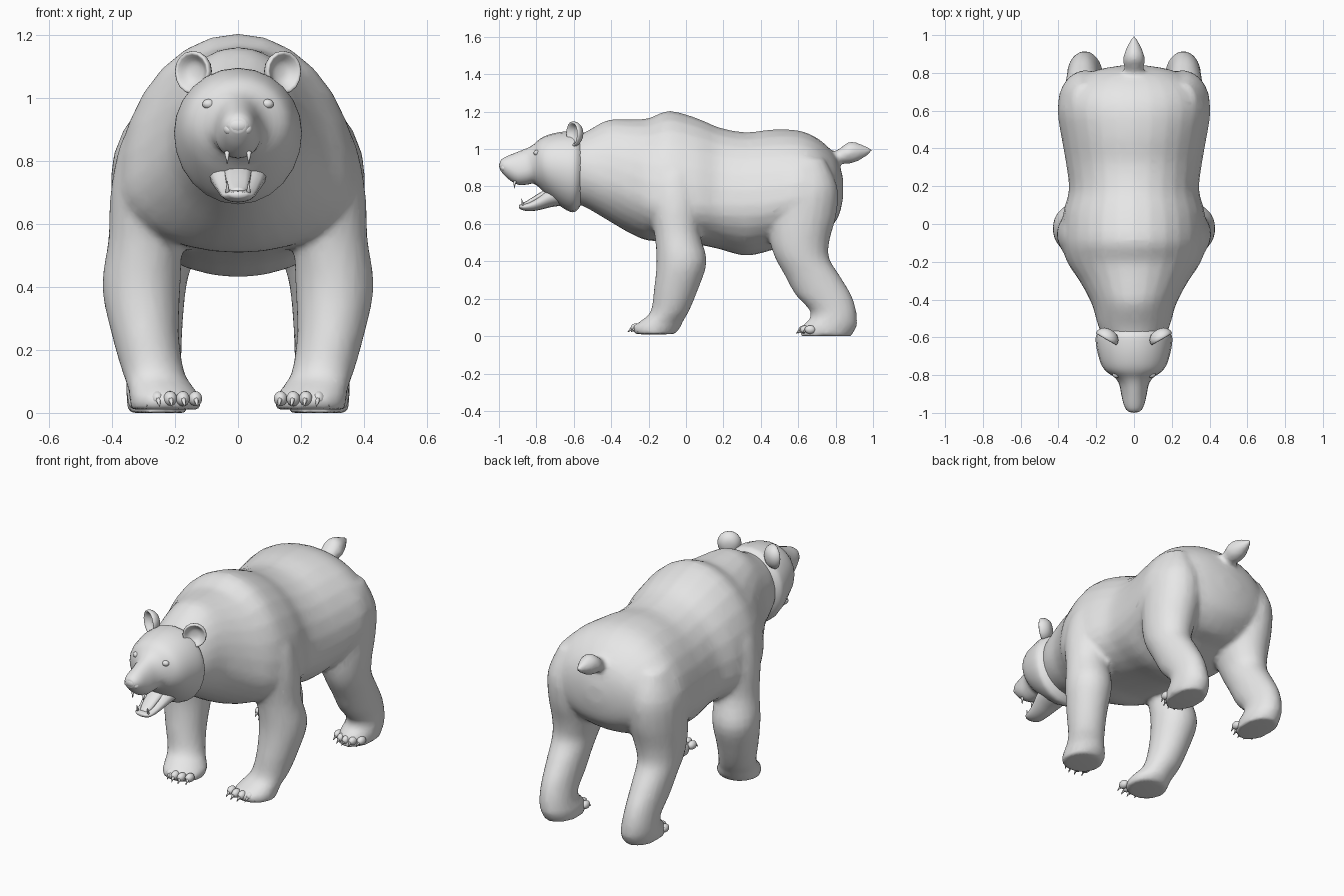
import bpy, bmesh, math
from mathutils import Matrix, Vector

if "Cube" in bpy.data.objects:
    bpy.data.objects.remove(bpy.data.objects["Cube"])

fur = bpy.data.materials.new("light_grey")
fur.diffuse_color = (0.8, 0.8, 0.8, 1)
fur.use_nodes = True
fur.node_tree.nodes["Principled BSDF"].inputs["Base Color"].default_value = fur.diffuse_color


def spline(rows, steps):
    """Smoothly interpolate between cross-section rows."""
    out = []
    for i in range(len(rows) - 1):
        p = [rows[max(i - 1, 0)], rows[i], rows[i + 1], rows[min(i + 2, len(rows) - 1)]]
        for k in range(steps):
            t = k / steps
            out.append([b + 0.5 * t * (c - a + t * (2*a - 5*b + 4*c - d + t * (3*(b - c) + d - a)))
                        for a, b, c, d in zip(*p)])
    return out + [list(rows[-1])]


def finish(name, bm, side=1, matrix=None):
    if matrix:
        bmesh.ops.transform(bm, matrix=matrix, verts=bm.verts)
    for v in bm.verts:
        v.co.x *= side
    bmesh.ops.recalc_face_normals(bm, faces=bm.faces)
    me = bpy.data.meshes.new(name)
    bm.to_mesh(me)
    bm.free()
    me.materials.append(fur)
    ob = bpy.data.objects.new(name, me)
    bpy.context.collection.objects.link(ob)
    for p in me.polygons:
        p.use_smooth = True
    return ob


def loft(name, rows, axis, n=20, steps=3, side=1, matrix=None):
    """Rows are (position, low, high, widest, x0, x1) along y or z."""
    bm = bmesh.new()
    rings = []
    for t, a0, a1, am, x0, x1 in spline(rows, steps):
        ring = []
        for k in range(n):
            c, s = math.cos(2*math.pi*k/n), math.sin(2*math.pi*k/n)
            a = am + c * ((a1 - am) if c > 0 else (am - a0))
            x = (x0 + x1) / 2 + s * (x1 - x0) / 2
            ring.append(bm.verts.new((x, t, a) if axis == 'y' else (x, a, t)))
        rings.append(ring)
    for r, q in zip(rings, rings[1:]):
        for k in range(n):
            bm.faces.new((r[k], r[(k+1) % n], q[(k+1) % n], q[k]))
    bm.faces.new(rings[0])
    bm.faces.new(rings[-1][::-1])
    return finish(name, bm, side, matrix)


def along_y(rows):
    return [(y, lo, hi, mid, -w, w) for y, lo, hi, mid, w in rows]


def along_z(rows):
    return [(z, y0, y1, (y0 + y1) / 2, x0, x1) for z, y0, y1, x0, x1 in rows]


def ball(name, pos, size, side=1):
    bm = bmesh.new()
    bmesh.ops.create_uvsphere(bm, u_segments=14, v_segments=9, radius=1)
    return finish(name, bm, side, Matrix.Translation(pos) @ Matrix.Diagonal((*size, 1)))


def spike(name, base, tip, r, side=1):
    bm = bmesh.new()
    d = Vector(tip) - Vector(base)
    bmesh.ops.create_cone(bm, cap_ends=True, segments=8, radius1=r, radius2=r * 0.15, depth=d.length)
    m = Matrix.Translation((Vector(base) + Vector(tip)) / 2) @ d.to_track_quat('Z', 'Y').to_matrix().to_4x4()
    return finish(name, bm, side, m)


# Torso: neck, shoulder hump, belly, rump
torso = loft("body", along_y([
    (-0.62, .72, 1.06, .89, .15), (-0.54, .69, 1.09, .88, .19), (-0.42, .62, 1.155, .84, .225),
    (-0.30, .55, 1.16, .78, .29), (-0.20, .51, 1.165, .73, .355), (-0.09, .51, 1.205, .70, .385),
    (0.06, .49, 1.165, .70, .375), (0.18, .465, 1.115, .70, .345), (0.32, .43, 1.09, .70, .36),
    (0.46, .46, 1.105, .71, .385), (0.60, .51, 1.10, .74, .405), (0.70, .53, 1.06, .76, .375),
    (0.78, .59, .99, .78, .28), (0.82, .65, .92, .79, .18), (0.84, .74, .84, .79, .06)]), 'y', 28)

# Legs run from inside the torso down to the paws
front_leg = along_z([
    (.95, -.14, .02, .20, .32), (.85, -.19, .06, .16, .375), (.70, -.20, .085, .15, .405),
    (.55, -.17, .075, .175, .412), (.40, -.158, .112, .182, .432), (.25, -.172, .065, .187, .402),
    (.13, -.19, .015, .17, .368), (.08, -.245, -.015, .14, .35), (.045, -.285, -.03, .115, .345),
    (.01, -.275, -.06, .12, .34)])
hind_leg = along_z([
    (.95, .52, .74, .20, .33), (.80, .46, .81, .12, .395), (.65, .44, .805, .11, .402),
    (.52, .445, .77, .13, .395), (.42, .475, .765, .16, .385), (.32, .53, .825, .172, .372),
    (.22, .585, .885, .178, .362), (.14, .66, .91, .178, .355), (.09, .66, .915, .17, .355),
    (.055, .62, .915, .16, .355), (.0, .61, .885, .16, .35)])
parts = [torso]
for s in (1, -1):
    parts.append(loft("front_leg", front_leg, 'z', side=s))
    parts.append(loft("hind_leg", hind_leg, 'z', side=s))

# Tail
parts.append(loft("tail", along_y([
    (.74, .93, 1.0, .965, .05), (.80, .93, .99, .96, .048), (.87, .92, 1.04, .98, .06),
    (.93, .94, 1.03, .985, .042), (1.0, .985, 1.0, .99, .006)]), 'y', 12))

# Blend torso, legs and tail into one skin
bpy.ops.object.select_all(action='DESELECT')
for p in parts:
    p.select_set(True)
bpy.context.view_layer.objects.active = torso
bpy.ops.object.join()
rm = torso.modifiers.new("blend", 'REMESH')
rm.mode = 'VOXEL'
rm.voxel_size = 0.014
rm.use_smooth_shade = True
sm = torso.modifiers.new("soften", 'SMOOTH')
sm.factor = 0.5
sm.iterations = 7
dc = torso.modifiers.new("simplify", 'DECIMATE')
dc.ratio = 0.3

# Head with cheek ruff, brow and muzzle
loft("head", along_y([
    (-0.55, .72, 1.06, .89, .16), (-0.585, .67, 1.09, .89, .197), (-0.62, .665, 1.095, .89, .203),
    (-0.68, .70, 1.09, .90, .193), (-0.74, .75, 1.075, .91, .175), (-0.78, .79, 1.055, .92, .148),
    (-0.815, .815, 1.025, .91, .10), (-0.85, .81, 1.005, .89, .078), (-0.90, .81, .985, .88, .068),
    (-0.95, .84, .965, .90, .056), (-0.98, .87, .95, .91, .042), (-0.995, .89, .935, .915, .025)]), 'y', 24)

# Open lower jaw with tongue
loft("lower_jaw", along_y([
    (-0.64, .70, .82, .77, .10), (-0.72, .69, .80, .75, .088), (-0.78, .675, .752, .72, .07),
    (-0.83, .668, .72, .70, .058), (-0.87, .672, .706, .692, .049), (-0.893, .684, .702, .694, .028)]), 'y', 16)
loft("tongue", along_y([
    (-0.70, .76, .81, .78, .05), (-0.78, .73, .768, .75, .042), (-0.84, .70, .73, .715, .034),
    (-0.87, .69, .713, .70, .018)]), 'y', 10)

# Nose pad
ball("nose", (0, -.978, .912), (.04, .022, .026))

# Cupped ear profile: back dome, rim, hollow
ear_rows = [(t, -r * 1.15, r, 0, -r, r) for t, r in (
    (.035, .012), (.028, .038), (.008, .058), (-.012, .064), (-.022, .058), (-.008, .044), (.006, .028), (.01, .006))]
ear_matrix = Matrix.Translation((.137, -.592, 1.085)) @ Matrix.Rotation(math.radians(30), 4, 'Z')

for s in (1, -1):
    loft("ear", ear_rows, 'y', 16, 2, s, ear_matrix)
    ball("eye", (.093, -.797, .98), (.021, .018, .016), s)
    ball("nostril_wing", (.028, -.972, .90), (.018, .018, .018), s)
    spike("lower_fang", (.033, -.868, .69), (.034, -.88, .735), .009, s)
    spike("upper_fang", (.035, -.915, .83), (.034, -.918, .79), .009, s)
    # Toes and claws on every paw
    for i in range(5):
        x = .135 + i * .04
        y = -.268 + .012 * (i - 1.5) ** 2 * .7
        ball("front_toe", (x, y, .045), (.022, .03, .024), s)
        spike("front_claw", (x, y - .015, .05), (x - .006, y - .045, .022), .011, s)
        x = .18 + i * .037
        y = .632 + .008 * (i - 2) ** 2
        ball("hind_toe", (x, y, .035), (.021, .03, .023), s)
        spike("hind_claw", (x, y - .015, .04), (x - .003, y - .043, .014), .01, s)
